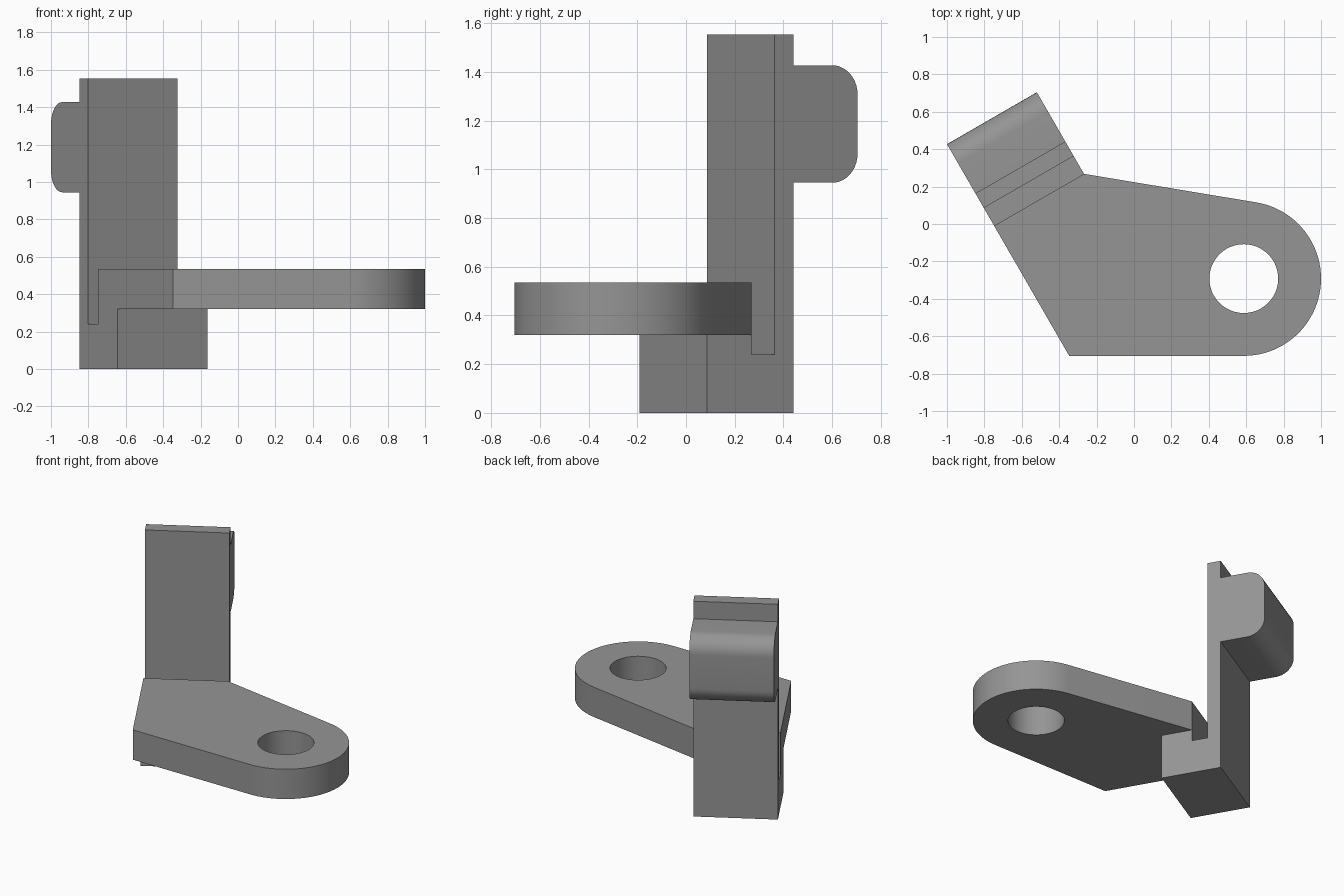
import bpy, bmesh, math
from mathutils import Matrix, Vector

if "Cube" in bpy.data.objects:
    bpy.data.objects.remove(bpy.data.objects["Cube"])

grey = bpy.data.materials.new("mid grey")
grey.diffuse_color = (0.3, 0.3, 0.3, 1)
grey.use_nodes = True
grey.node_tree.nodes["Principled BSDF"].inputs["Base Color"].default_value = grey.diffuse_color


def arc(cx, cy, r, a0, a1, n):
    """Points along an arc, angles in degrees."""
    return [(cx + r * math.cos(math.radians(a0 + (a1 - a0) * i / n)),
             cy + r * math.sin(math.radians(a0 + (a1 - a0) * i / n)))
            for i in range(n + 1)]


def prism(name, points, depth, matrix):
    """Extrude a closed profile along its local z, then place it."""
    bm = bmesh.new()
    face = bm.faces.new([bm.verts.new((x, y, 0)) for x, y in points])
    top = bmesh.ops.extrude_face_region(bm, geom=[face])["geom"]
    bmesh.ops.translate(bm, vec=(0, 0, depth),
                        verts=[g for g in top if isinstance(g, bmesh.types.BMVert)])
    bm.transform(matrix)
    bmesh.ops.recalc_face_normals(bm, faces=bm.faces)
    mesh = bpy.data.meshes.new(name)
    bm.to_mesh(mesh)
    bm.free()
    mesh.materials.append(grey)
    obj = bpy.data.objects.new(name, mesh)
    bpy.context.collection.objects.link(obj)
    return obj


def combine(obj, other, operation):
    """Apply a boolean and remove the helper."""
    mod = obj.modifiers.new(operation, 'BOOLEAN')
    mod.operation, mod.solver, mod.object = operation, 'EXACT', other
    bpy.ops.object.select_all(action='DESELECT')
    bpy.context.view_layer.objects.active = obj
    obj.select_set(True)
    bpy.ops.object.modifier_apply(modifier=mod.name)
    bpy.data.objects.remove(other)


# Directions of the angled upright: across its width and out of its back
across = Vector((math.cos(math.radians(30)), 0.5, 0))
back = Vector((-0.5, math.cos(math.radians(30)), 0))
left = Vector((-0.748, -0.0095, 0))    # left end of the plate's angled edge
width = 0.555
right = left + across * width

# Upright: foot, slot, wall and rounded rear lug in one side profile
r, out, low, high = 0.12, 0.504, 0.945, 1.427
profile = [(-0.21, 0), (0.2, 0), (0.2, low)]
profile += arc(out - r, low + r, r, -90, 0, 10)
profile += arc(out - r, high - r, r, 0, 90, 10)
profile += [(0.2, high), (0.2, 1.553), (0.11, 1.553), (0.11, 0.24),
            (0, 0.24), (0, 0.32), (-0.21, 0.32)]
frame = Matrix.Translation(left) @ Matrix((back, (0, 0, 1), across)).transposed().to_4x4()
upright = prism("upright", profile, width, frame)

# Plate: rounded end, tapering to the angled edge
cx, cy, R = 0.587, -0.292, 0.413
corner = left - back * ((left.y - (cy - R)) / back.y)
outline = [corner[:2]] + arc(cx, cy, R, -90, 80.5, 40) + [right[:2], left[:2]]
plate = prism("bracket", outline, 0.215, Matrix.Translation((0, 0, 0.32)))

# Bolt hole
hole = prism("hole_cutter", arc(cx, cy, 0.184, 0, 352.5, 47), 1,
             Matrix.Translation((0, 0, 0)))
combine(plate, hole, 'DIFFERENCE')
combine(plate, upright, 'UNION')

bpy.ops.object.shade_smooth_by_angle(angle=math.radians(30))
